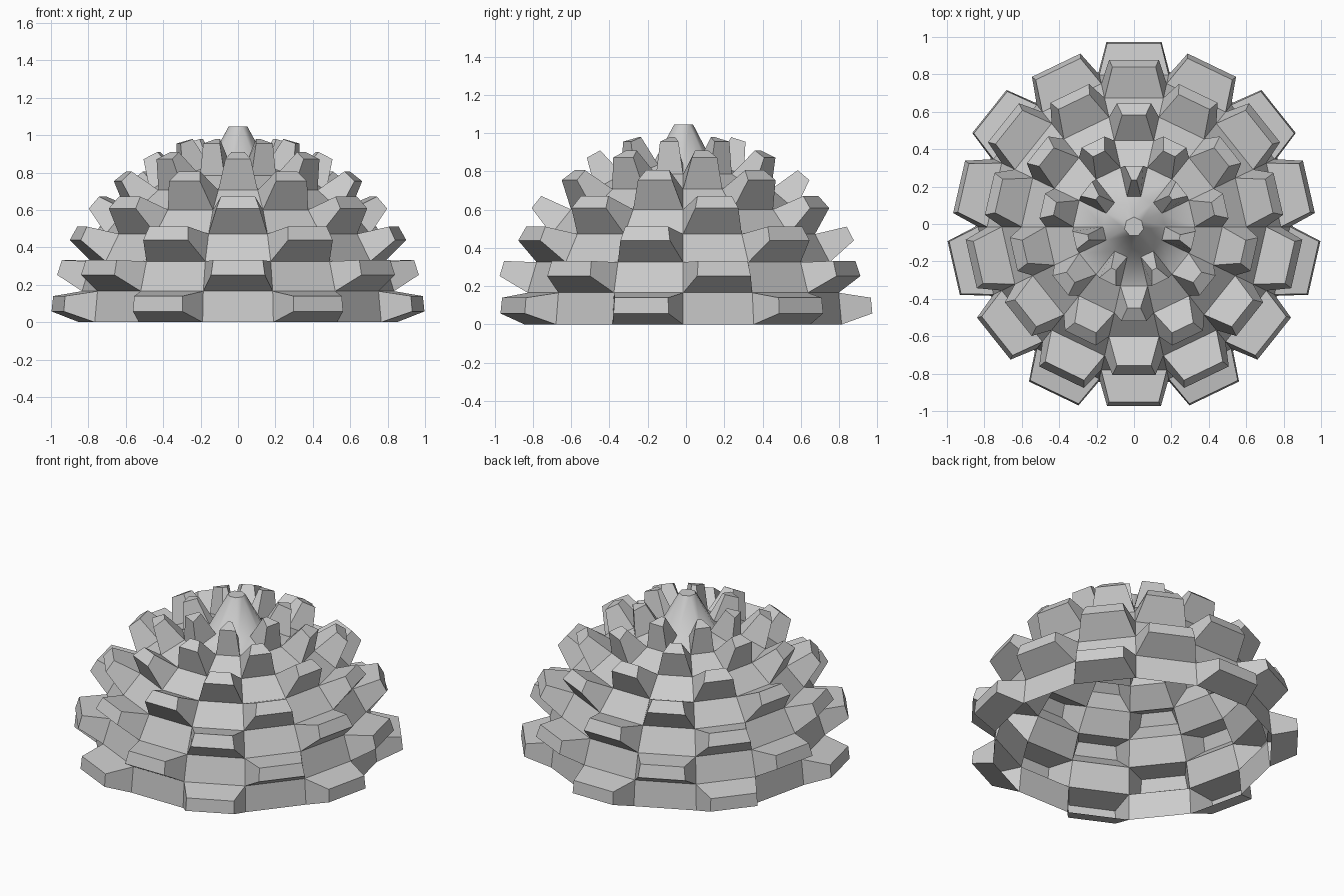
import bpy, bmesh
from math import sin, cos, pi
from mathutils import Vector

cube = bpy.data.objects.get("Cube")
if cube:
    bpy.data.objects.remove(cube, do_unlink=True)

SEGMENTS = 14        # columns around the dome, column 0 faces the front
RINGS = 8            # ring lines from the base up to below the pole
RADIUS = 0.85
DEPTH = 0.165        # how far each stud stands out
INSET = 0.042        # how much each stud narrows towards its tip
SHIFT = Vector((0, -0.015, 0))


def around(angle, radius, z):
    """Point at an angle measured from the front towards +x."""
    return Vector((radius * sin(angle), -radius * cos(angle), z)) + SHIFT


def stud(bm, corners):
    """Raise a tapered stud, open underneath, on a four-sided cell."""
    a, b, c, d = [v.co for v in corners]
    across = (b - a).normalized()
    up = ((c + d) - (a + b)).normalized()
    out = across.cross(up)
    half_width = ((b - a).length + (c - d).length) / 4
    side = across * min(INSET, 0.42 * half_width)
    rise = up * INSET
    offsets = (side + rise, rise - side, -side - rise, side - rise)
    tip = [bm.verts.new(v.co + out * DEPTH + o) for v, o in zip(corners, offsets)]
    bm.faces.new(tip)
    for i in range(4):
        j = (i + 1) % 4
        bm.faces.new((corners[i], corners[j], tip[j], tip[i]))


bm = bmesh.new()
step = 2 * pi / SEGMENTS

# Ring lines of the hemisphere
rings = []
for r in range(RINGS):
    lat = r * pi / 2 / RINGS
    rings.append([bm.verts.new(around((s - 0.5) * step, RADIUS * cos(lat), RADIUS * sin(lat)))
                  for s in range(SEGMENTS)])

# Checkerboard of plain cells and studs
for r in range(RINGS - 1):
    for s in range(SEGMENTS):
        t = (s + 1) % SEGMENTS
        cell = (rings[r][s], rings[r][t], rings[r + 1][t], rings[r + 1][s])
        if (r + s) % 2:
            stud(bm, cell)
        else:
            bm.faces.new(cell)

# Seven-sided crown spike joined to the last ring
top = [bm.verts.new(around((2 * k + 1) * step, 0.052, 1.045)) for k in range(SEGMENTS // 2)]
bm.faces.new(top)
last = rings[-1]
for k in range(SEGMENTS // 2):
    s = 2 * k
    e = (s + 2) % SEGMENTS
    bm.faces.new((last[s], last[s + 1], top[k], top[k - 1]))
    bm.faces.new((last[s + 1], last[e], top[k]))

mesh = bpy.data.meshes.new("studded_dome")
bm.to_mesh(mesh)
bm.free()

# Plain grey surface
grey = bpy.data.materials.new("light_grey")
grey.use_nodes = True
colour = (0.6, 0.6, 0.6, 1)
grey.diffuse_color = colour
grey.node_tree.nodes["Principled BSDF"].inputs["Base Color"].default_value = colour
mesh.materials.append(grey)

dome = bpy.data.objects.new("studded_dome", mesh)
bpy.context.collection.objects.link(dome)
bpy.ops.object.select_all(action='DESELECT')
dome.select_set(True)
bpy.context.view_layer.objects.active = dome
bpy.ops.object.shade_smooth_by_angle(angle=pi / 4)
